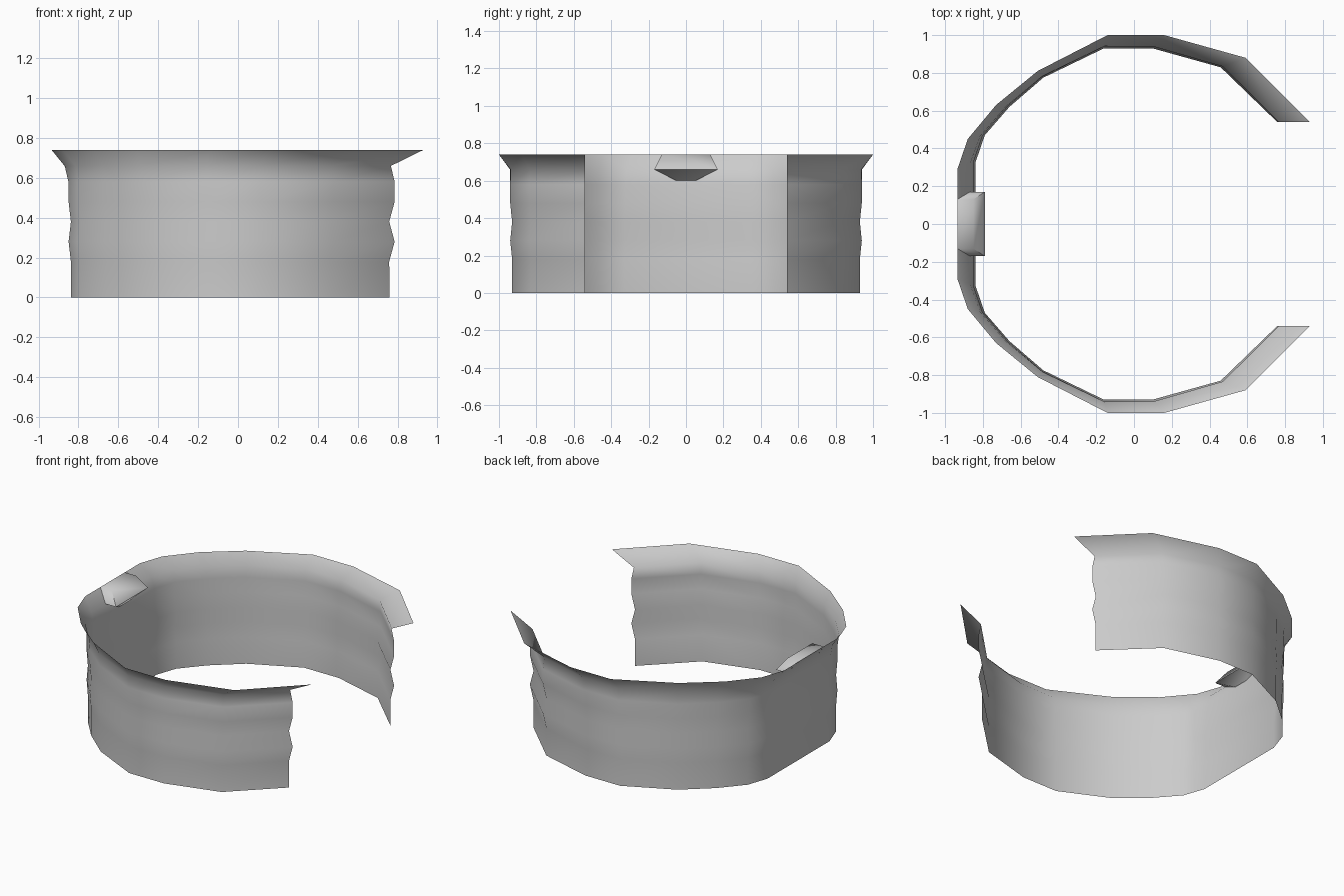
import bpy

if "Cube" in bpy.data.objects:
    bpy.data.objects.remove(bpy.data.objects["Cube"])

# Half outlines in plan: wall foot and flared rim, from the open end to the back
FOOT = [(.76, .54), (.46, .83), (.10, .93), (-.16, .93),
        (-.48, .775), (-.66, .62), (-.79, .47), (-.838, .33)]
RIM = [(.93, .54), (.59, .88), (.16, 1), (-.14, 1),
       (-.51, .81), (-.73, .63), (-.88, .45), (-.935, .29)]
# Wall profile: height, and share of the flare at the open end / at the back
ROWS = [(0, 0, 0), (.18, -.01, 0), (.28, .15, .12), (.38, -.01, 0),
        (.48, .15, .12), (.58, .15, .13), (.66, .04, .32), (.74, 1, 1)]


def make(name, verts, faces):
    mesh = bpy.data.meshes.new(name)
    mesh.from_pydata(verts, [], faces)
    mesh.update()
    ob = bpy.data.objects.new(name, mesh)
    bpy.context.collection.objects.link(ob)
    bpy.ops.object.select_all(action='DESELECT')
    bpy.context.view_layer.objects.active = ob
    ob.select_set(True)
    return ob


def full(half):
    return half + [(x, -y) for x, y in reversed(half)]


# Open C-shaped band with rippled wall and flared rim
foot, rim = full(FOOT), full(RIM)
n = len(foot)
verts = []
for z, t_end, t_back in ROWS:
    for i, (a, b) in enumerate(zip(foot, rim)):
        k = min(i, n - 1 - i) / (n // 2 - 1)
        t = t_end + (t_back - t_end) * k
        verts.append((a[0] + (b[0] - a[0]) * t, a[1] + (b[1] - a[1]) * t, z))
faces = [(r * n + i, (r + 1) * n + i, (r + 1) * n + i + 1, r * n + i + 1)
         for r in range(len(ROWS) - 1) for i in range(n - 1)]
make("open_collar_band", verts, faces)
bpy.ops.object.shade_smooth_by_angle(angle=1.2)

# Small tab at the back: flat top, sloping front, underside tapering to the wall
SECTION = [(-.935, .13, .74), (-.85, .13, .74), (-.79, .17, .66), (-.85, .05, .60)]
verts = [(x, s * y, z) for x, y, z in SECTION for s in (-1, 1)]
verts += [(-.87, -.17, .66), (-.87, .17, .66)]
faces = [(2 * i, 2 * i + 2, 2 * i + 3, 2 * i + 1) for i in range(3)]
faces += [(0, 8, 4, 2), (1, 3, 5, 9), (8, 6, 4), (9, 5, 7)]
make("back_tab", verts, faces)
bpy.ops.object.shade_smooth_by_angle(angle=1.2)
